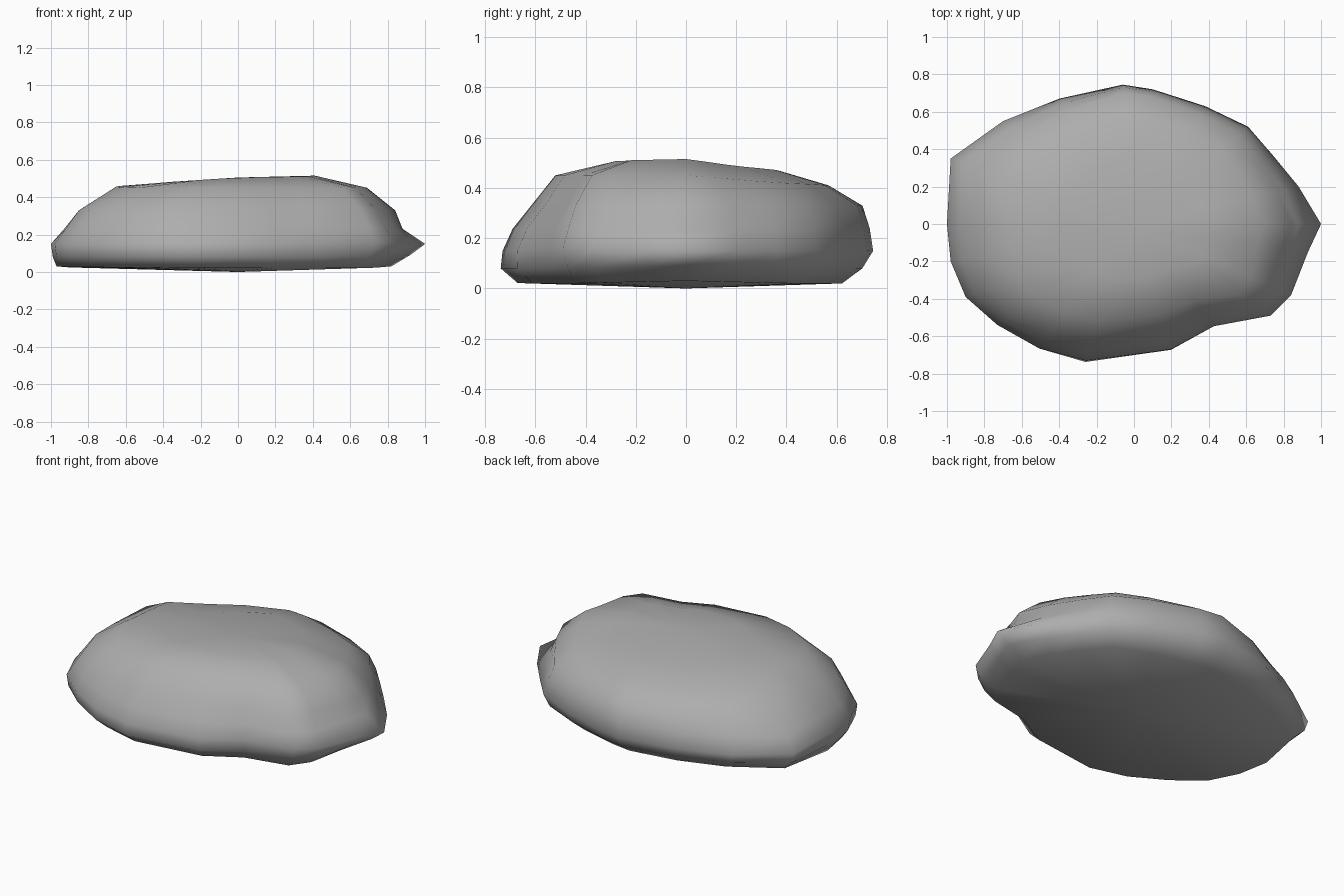
import bpy
import math
from mathutils import Vector

cube = bpy.data.objects.get("Cube")
if cube:
    bpy.data.objects.remove(cube)

# Widest outline of the stone, seen from above
OUTLINE = [(1, 0), (.88, .2), (.74, .37), (.61, .52), (.38, .63), (.1, .72), (-.06, .745),
           (-.4, .67), (-.7, .55), (-.98, .35), (-1, 0), (-.98, -.2), (-.9, -.39),
           (-.73, -.54), (-.51, -.67), (-.26, -.74), (.2, -.68), (.43, -.55),
           (.73, -.49), (.84, -.38), (.93, -.15)]

# Side profiles (scale, height) from the foot to the crown, anticlockwise
PROFILES = {
    "left": [(.82, .03), (.92, .09), (1, .15), (.88, .23), (.84, .33), (.69, .45), (.41, .515)],
    "left_back": [(.87, .02), (.96, .08), (1, .15), (.97, .24), (.92, .33), (.77, .42), (.45, .485)],
    "back": [(.83, .02), (.94, .08), (1, .15), (.985, .24), (.95, .33), (.77, .41), (.5, .47)],
    "right_back": [(.88, .02), (.97, .08), (1, .14), (.94, .23), (.86, .32), (.67, .41), (.4, .465)],
    "right": [(.97, .03), (.99, .08), (1, .15), (.93, .23), (.85, .33), (.63, .46), (.4, .475)],
    "right_front": [(.92, .025), (.99, .08), (1, .15), (.96, .23), (.9, .33), (.73, .45), (.4, .485)],
    "front": [(.9, .02), (1, .08), (.98, .15), (.92, .24), (.8, .33), (.69, .45), (.4, .505)],
    "left_front": [(.9, .02), (.96, .08), (1, .16), (.96, .24), (.9, .33), (.77, .45), (.45, .51)],
}
SIDES = list(PROFILES.values())
COUNT = len(OUTLINE)


def ring_point(level, point):
    """Blend the two nearest side profiles by direction."""
    x, y = point
    turn = (math.atan2(y / .74, x) / (math.pi / 4)) % 8
    side = int(turn) % 8
    t = turn - int(turn)
    scale, height = Vector(SIDES[side][level]).lerp(Vector(SIDES[(side + 1) % 8][level]), t)
    return (x * scale, y * scale, height)


# Stack the rings and close the foot and the crown
verts = [ring_point(level, p) for level in range(7) for p in OUTLINE]
faces = []
for level in range(6):
    for i in range(COUNT):
        a, b = level * COUNT + i, level * COUNT + (i + 1) % COUNT
        faces.append((a, b, b + COUNT, a + COUNT))
foot, crown = len(verts), len(verts) + 1
verts += [(0, 0, 0), (0, -.05, .505)]
last = 6 * COUNT
for i in range(COUNT):
    j = (i + 1) % COUNT
    faces.append((j, i, foot))
    faces.append((last + i, last + j, crown))

mesh = bpy.data.meshes.new("stone")
mesh.from_pydata(verts, [], faces)
stone = bpy.data.objects.new("stone", mesh)
bpy.context.collection.objects.link(stone)

# Plain grey stone
grey = bpy.data.materials.new("stone grey")
grey.use_nodes = True
color = (.42, .42, .42, 1)
grey.diffuse_color = color
grey.node_tree.nodes["Principled BSDF"].inputs["Base Color"].default_value = color
mesh.materials.append(grey)

mesh.shade_smooth()
